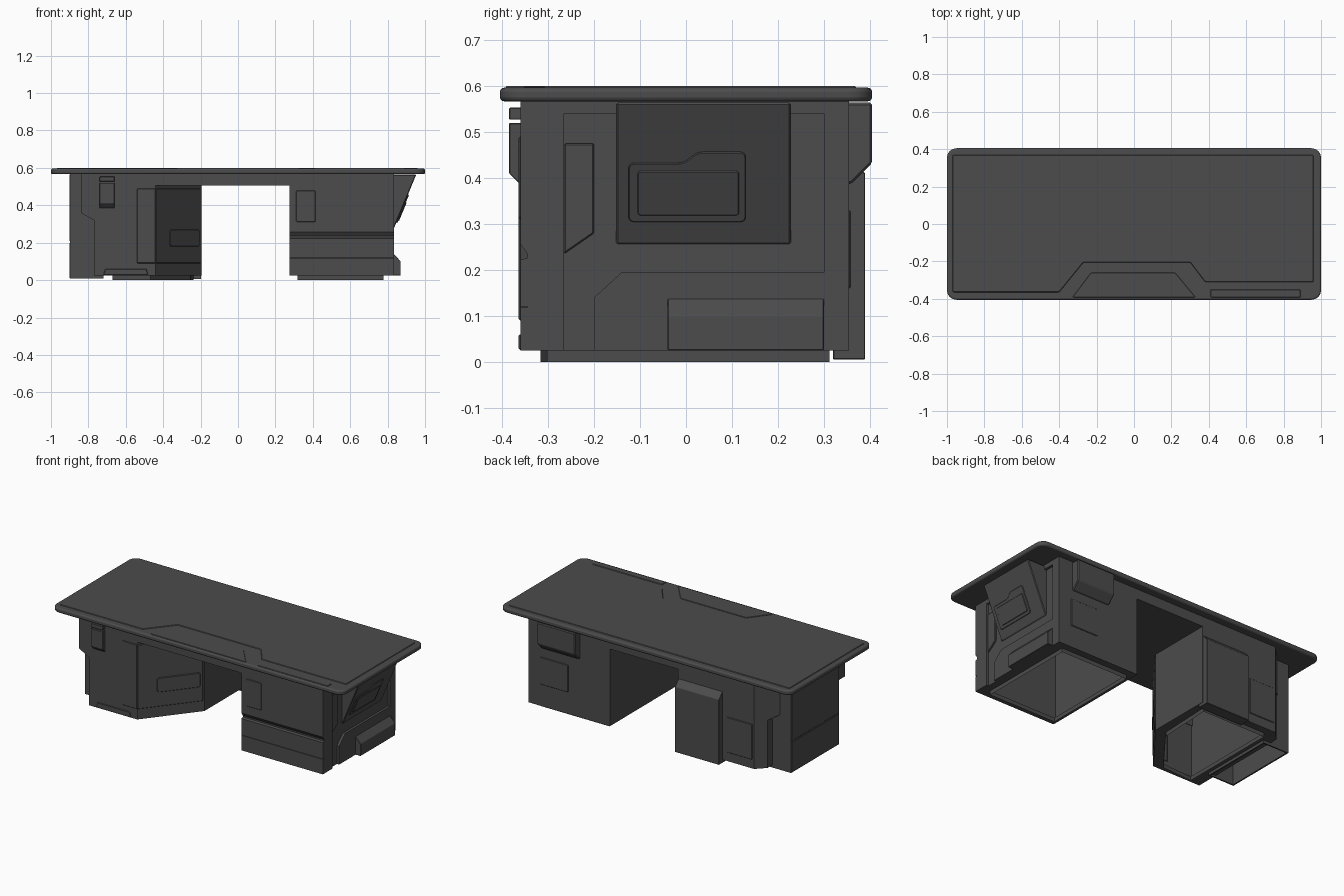
import bpy, bmesh
from mathutils import Vector as V

if "Cube" in bpy.data.objects:
    bpy.data.objects.remove(bpy.data.objects["Cube"])

X, Y, Z = V((1, 0, 0)), V((0, 1, 0)), V((0, 0, 1))

dark = bpy.data.materials.new("dark_grey")
dark.diffuse_color = (.072, .072, .072, 1)
dark.use_nodes = True
dark.node_tree.nodes["Principled BSDF"].inputs["Base Color"].default_value = dark.diffuse_color


def finish(name, bm, bevel=0.0, segs=1):
    me = bpy.data.meshes.new(name)
    bm.to_mesh(me)
    bm.free()
    me.materials.append(dark)
    ob = bpy.data.objects.new(name, me)
    bpy.context.collection.objects.link(ob)
    if bevel:
        m = ob.modifiers.new("bevel", 'BEVEL')
        m.width, m.segments, m.limit_method = bevel, segs, 'ANGLE'
        m.angle_limit = 0.6
    return ob


def prism_mesh(pts, o, u, v, depth, r=0.0):
    """Profile in the (u, v) plane through o, extruded along u x v."""
    n = u.cross(v).normalized()
    bm = bmesh.new()
    f = bm.faces.new([bm.verts.new(V(o) + u * a + v * b) for a, b in pts])
    g = bmesh.ops.extrude_face_region(bm, geom=[f])['geom']
    bmesh.ops.translate(bm, vec=n * depth, verts=[e for e in g if isinstance(e, bmesh.types.BMVert)])
    if r:
        bm.normal_update()
        side = [e for e in bm.edges
                if abs((e.verts[0].co - e.verts[1].co).normalized().dot(n)) > 0.99]
        bmesh.ops.bevel(bm, geom=side, offset=r, segments=4, profile=0.5, affect='EDGES')
    bmesh.ops.recalc_face_normals(bm, faces=bm.faces)
    return bm


def prism(name, pts, o, u, v, depth, r=0.0, bevel=0.002, segs=1):
    return finish(name, prism_mesh(pts, o, u, v, depth, r), bevel, segs)


def panel(name, pts, o, u, v, r=0.006, h=0.004):
    """Thin raised panel with a chamfered border, sunk slightly into its wall."""
    n = u.cross(v).normalized()
    return prism(name, pts, V(o) - n * .004, u, v, h + .004, r, .003)


def rect(a0, a1, b0, b1):
    return [(a0, b0), (a1, b0), (a1, b1), (a0, b1)]


def shell(name, pts, z0, z1, inset, drop):
    """Plan prism whose underside is an open rim with a skirt foot."""
    bm = prism_mesh(pts, (0, 0, z0), X, Y, z1 - z0)
    bot = min(bm.faces, key=lambda f: f.calc_center_median().z)
    bmesh.ops.inset_region(bm, faces=[bot], thickness=inset)
    if drop:
        bot = bmesh.ops.extrude_discrete_faces(bm, faces=[bot])['faces'][0]
        bmesh.ops.translate(bm, vec=(0, 0, -drop), verts=bot.verts)
    bmesh.ops.delete(bm, geom=[bot], context='FACES')
    return finish(name, bm)


TOP = 0.567
NX, NY = -X, -Y

# Desk top with rounded corners, and shallow inlaid panels on it
slab = prism("desk_top", rect(-1, 1, -.405, .405), (0, 0, TOP), X, Y, .0295, .05, .009, 3)
bpy.context.view_layer.objects.active = slab
slab.select_set(True)
bpy.ops.object.shade_smooth_by_angle(angle=0.6)
panel("top_panel", [(-.97, -.365), (-.40, -.365), (-.27, -.205), (.30, -.205), (.38, -.31), (.96, -.31),
                    (.96, .37), (-.97, .37)], (0, 0, .5965), X, Y, .008, .0035)
panel("top_trapezoid", [(-.33, -.392), (.33, -.392), (.22, -.26), (-.23, -.26)],
      (0, 0, .5965), X, Y, .008, .0035)
panel("top_front_slot", rect(.41, .89, -.392, -.35), (0, 0, .5965), X, Y, .005, .0035)

# Bridge joining the pedestals
prism("bridge", rect(-.715, .82, -.36, .355), (0, 0, .505), X, Y, TOP - .505, 0, 0)

# Left pedestal: angled core plus outer side with an overhang
shell("left_core", [(-.715, -.36), (-.44, -.36), (-.195, -.05), (-.195, .355), (-.715, .355)],
      .025, TOP, .062, .025)
bm = prism_mesh([(-.715, .025), (-.715, TOP), (-.84, TOP), (-.84, .36), (-.77, .32), (-.77, .025)],
                (0, .355, 0), X, Z, .715)
bmesh.ops.bisect_plane(bm, geom=bm.verts[:] + bm.edges[:] + bm.faces[:],
                       plane_co=(-.716, .355, 0), plane_no=(-1, 1, 0), clear_outer=True)
bmesh.ops.holes_fill(bm, edges=[e for e in bm.edges if e.is_boundary])
bmesh.ops.recalc_face_normals(bm, faces=bm.faces)
finish("left_side", bm)
shell("left_side_column", rect(-.897, -.72, -.22, .25), .008, TOP, .012, 0)
panel("column_upper_panel", rect(-.25, .22, .206, TOP), (-.897, 0, 0), NY, Z, 0, .003)
panel("column_lower_panel", rect(-.25, .22, .01, .2), (-.897, 0, 0), NY, Z, 0, .003)

# Left pedestal front details
panel("left_front_panel", rect(-.54, -.441, .09, .49), (0, -.36, 0), X, Z, 0)
slant = V((.245, .31, 0)).normalized()
panel("angled_panel", rect(0, .385, .09, .49), (-.44, -.36, 0), slant, Z, 0)
panel("angled_handle", rect(.114, .37, .18, .27), (-.44, -.36, 0), slant, Z, .015, .009)
panel("left_front_kick", [(-.72, .026), (-.48, .026), (-.49, .06), (-.71, .06)],
      (0, -.36, 0), X, Z, 0)
prism("front_latch", [(-.35, .375), (-.35, .52), (-.385, .52), (-.385, .41), (-.36, .385)],
      (-.74, 0, 0), Y, Z, .08)
prism("front_latch_cap", rect(-.385, -.35, .527, .553), (-.74, 0, 0), Y, Z, .08)

# Left pedestal back: tall column with sloped head, side panel
prism("left_back_column", [(.32, .005), (.39, .005), (.39, .41), (.352, .45), (.32, .45)],
      (-.5, 0, 0), Y, Z, .303)
panel("left_back_panel", rect(.53, .705, .08, .30), (0, .355, 0), NX, Z)

# Right pedestal core, with drawer fronts stacked on the front
shell("right_core", rect(.275, .82, -.345, .355), .025, TOP, .06, .025)
for name, pts in {
    "upper_drawer": [(-.345, .235), (-.345, TOP), (-.36, TOP), (-.36, .256)],
    "middle_drawer": [(-.345, .121), (-.345, .226), (-.36, .222), (-.36, .121)],
    "lower_drawer": [(-.345, .025), (-.345, .118), (-.36, .118), (-.36, .025)],
}.items():
    prism(name, pts, (.275, 0, 0), Y, Z, .56, 0, 0)
panel("right_front_panel", rect(.31, .415, .31, .48), (0, -.36, 0), X, Z, .01)

# Right side: frame around a shallow recess, raised lower plate
for name, pts in {
    "side_front_post": rect(-.345, -.265, .025, TOP),
    "side_back_post": rect(.30, .355, .025, TOP),
    "side_top_rail": rect(-.265, .30, .54, TOP),
    "side_lower_plate": [(-.2, .025), (.30, .025), (.30, .195), (-.14, .195), (-.2, .14)],
}.items():
    prism(name, pts, (.82, 0, 0), Y, Z, .015, 0, 0)
panel("side_brace", [(-.265, .235), (-.2, .28), (-.2, .475), (-.265, .475)],
      (.82, 0, 0), Y, Z, 0, .009)
prism("side_step", [(.83, .025), (.87, .025), (.87, .1), (.835, .138), (.83, .138)],
      (0, .30, 0), X, Z, .34)

# Slanted housing with a stepped access cover
prism("slanted_housing", [(.80, .256), (.825, .256), (.953, .564), (.80, .564)],
      (0, .228, 0), X, Z, .38, 0, .004)
tilt = V((.128 / .308, 0, 1))
prism("access_cover", [(-.125, .05), (.13, .05), (.13, .202), (.025, .202), (-.005, .178), (-.125, .178)],
      (.825, 0, .256), Y, tilt, .006, .012)
prism("access_cover_inner", rect(-.105, .115, .066, .162), (.825, 0, .256), Y, tilt, .010, .006)

# Right pedestal back: box under the top, and a panel
prism("right_back_box", [(.35, .387), (.36, .387), (.405, .432), (.405, .564), (.35, .564)],
      (.48, 0, 0), Y, Z, .26, 0, .005)
panel("right_back_panel", rect(-.75, -.56, .16, .33), (0, .355, 0), NX, Z)
